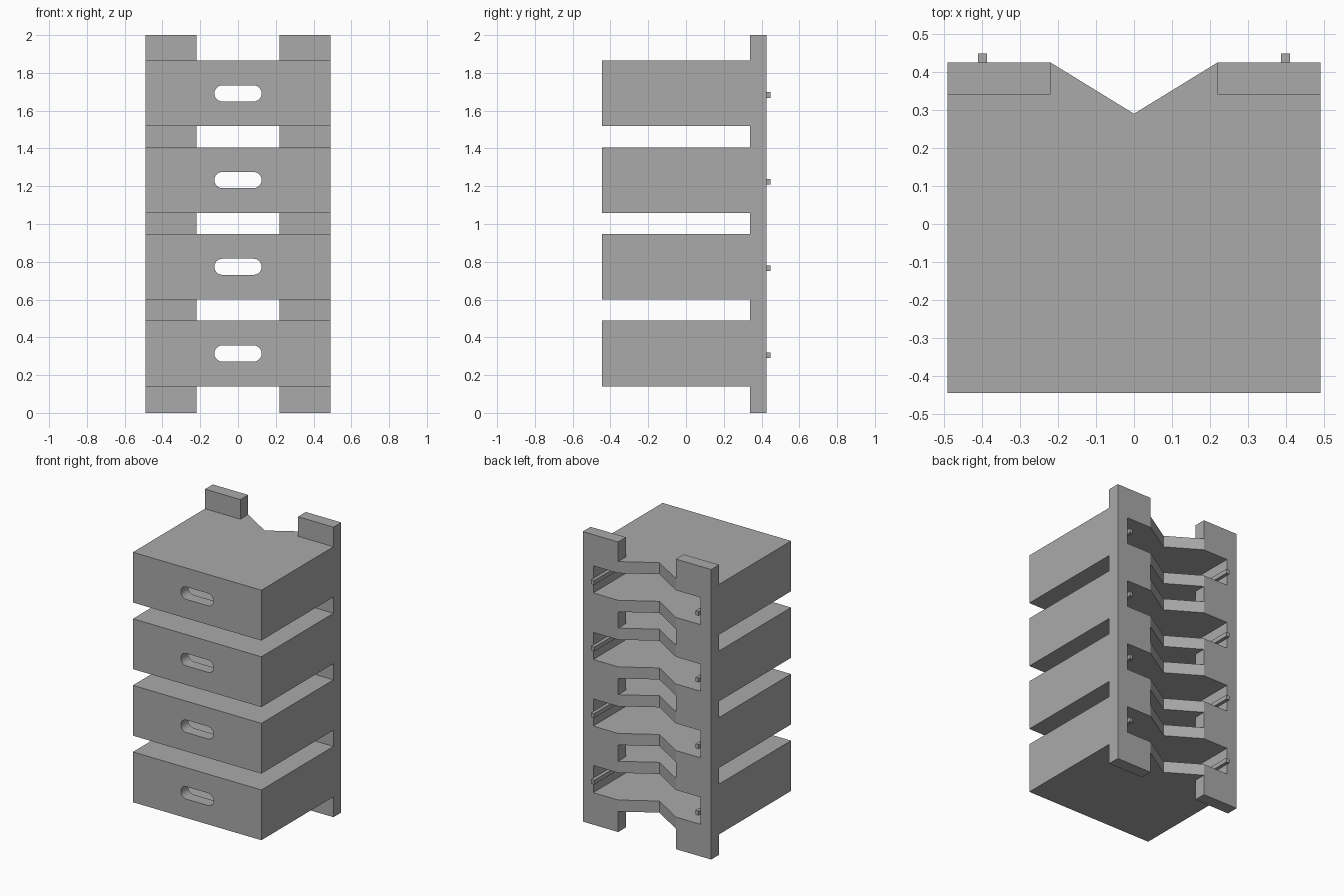
import bpy, bmesh
from math import cos, sin, pi
from mathutils import Vector

cube = bpy.data.objects.get("Cube")
if cube:
    bpy.data.objects.remove(cube, do_unlink=True)

grey = bpy.data.materials.new("plain_grey")
grey.use_nodes = True
colour = (0.4, 0.4, 0.4, 1)
grey.diffuse_color = colour
grey.node_tree.nodes["Principled BSDF"].inputs["Base Color"].default_value = colour

# Main dimensions
HALF_W, FRONT, BACK, HEIGHT = 0.49, -0.445, 0.425, 2.0
POST_FRONT, POST_INNER = 0.34, 0.22
WALL, TRAY_H, PITCH = 0.08, 0.347, 0.459
BOTTOMS = [0.141 + i * PITCH for i in range(4)]


def prism(bm, points, depth):
    """Extrude a closed outline of 3D points along a depth vector."""
    face = bm.faces.new([bm.verts.new(p) for p in points])
    out = bmesh.ops.extrude_face_region(bm, geom=[face])["geom"]
    verts = [g for g in out if isinstance(g, bmesh.types.BMVert)]
    bmesh.ops.translate(bm, verts=verts, vec=Vector(depth))


def box(bm, x0, x1, y0, y1, z0, z1):
    prism(bm, [(x0, y0, z0), (x1, y0, z0), (x1, y1, z0), (x0, y1, z0)], (0, 0, z1 - z0))


def finish(bm, name):
    bmesh.ops.recalc_face_normals(bm, faces=bm.faces)
    mesh = bpy.data.meshes.new(name)
    bm.to_mesh(mesh)
    bm.free()
    mesh.materials.append(grey)
    obj = bpy.data.objects.new(name, mesh)
    bpy.context.collection.objects.link(obj)
    return obj


# Tower: comb-shaped side profile, extruded across the width
profile = [(BACK, 0), (BACK, HEIGHT), (POST_FRONT, HEIGHT)]
for z in reversed(BOTTOMS):
    top = z + TRAY_H
    profile += [(POST_FRONT, top), (FRONT, top), (FRONT, z), (POST_FRONT, z)]
profile.append((POST_FRONT, 0))
bm = bmesh.new()
prism(bm, [(-HALF_W, y, z) for y, z in profile], (2 * HALF_W, 0, 0))
tower = finish(bm, "tray_tower")

# Gaps between the two back posts, above and below each tray
bm = bmesh.new()
edges = [-0.1] + [e for z in BOTTOMS for e in (z, z + TRAY_H)] + [HEIGHT + 0.1]
for z0, z1 in zip(edges[::2], edges[1::2]):
    box(bm, -POST_INNER, POST_INNER, POST_FRONT - 0.02, BACK + 0.1, z0, z1)
gaps = finish(bm, "post_gap_cutter")

# Tray cavities, open at the back
bm = bmesh.new()
for z in BOTTOMS:
    box(bm, WALL - HALF_W, HALF_W - WALL, FRONT + WALL, BACK + 0.1, z + WALL, z + TRAY_H - WALL)
cavities = finish(bm, "cavity_cutter")

# V-shaped notch down the back
bm = bmesh.new()
apex, stretch = 0.29, 1.5
wide, far = POST_INNER * stretch, apex + (BACK - apex) * stretch
prism(bm, [(0, apex, -0.1), (wide, far, -0.1), (-wide, far, -0.1)], (0, 0, HEIGHT + 0.2))
notch = finish(bm, "notch_cutter")

# Rounded handle slots in the tray fronts
bm = bmesh.new()
half_l, radius = 0.125, 0.043
for z in BOTTOMS:
    ring = []
    for side in (1, -1):
        for k in range(13):
            a = -side * pi / 2 + side * pi * k / 12
            a = a if side > 0 else pi / 2 + pi * k / 12
            ring.append((side * (half_l - radius) + radius * cos(a), FRONT - 0.1,
                         z + TRAY_H / 2 + radius * sin(a)))
    prism(bm, ring, (0, WALL + 0.15, 0))
slots = finish(bm, "slot_cutter")

bpy.context.view_layer.objects.active = tower
for cutter in (gaps, cavities, notch, slots):
    mod = tower.modifiers.new(cutter.name, "BOOLEAN")
    mod.operation, mod.solver, mod.object = "DIFFERENCE", "EXACT", cutter
    bpy.ops.object.modifier_apply(modifier=mod.name)
    bpy.data.objects.remove(cutter, do_unlink=True)

# Slim rails on the inner side walls, poking out at the back
for side, label in ((1, "left"), (-1, "right")):
    for i, z in enumerate(BOTTOMS):
        bm = bmesh.new()
        xs = sorted((side * 0.387, side * (HALF_W - WALL)))
        box(bm, *xs, FRONT + WALL, 0.448, z + 0.15, z + 0.18)
        finish(bm, f"{label}_rail_{i + 1}")

# Crisp edges, smooth slot ends
bpy.ops.object.select_all(action="DESELECT")
tower.select_set(True)
bpy.ops.object.shade_smooth_by_angle()
